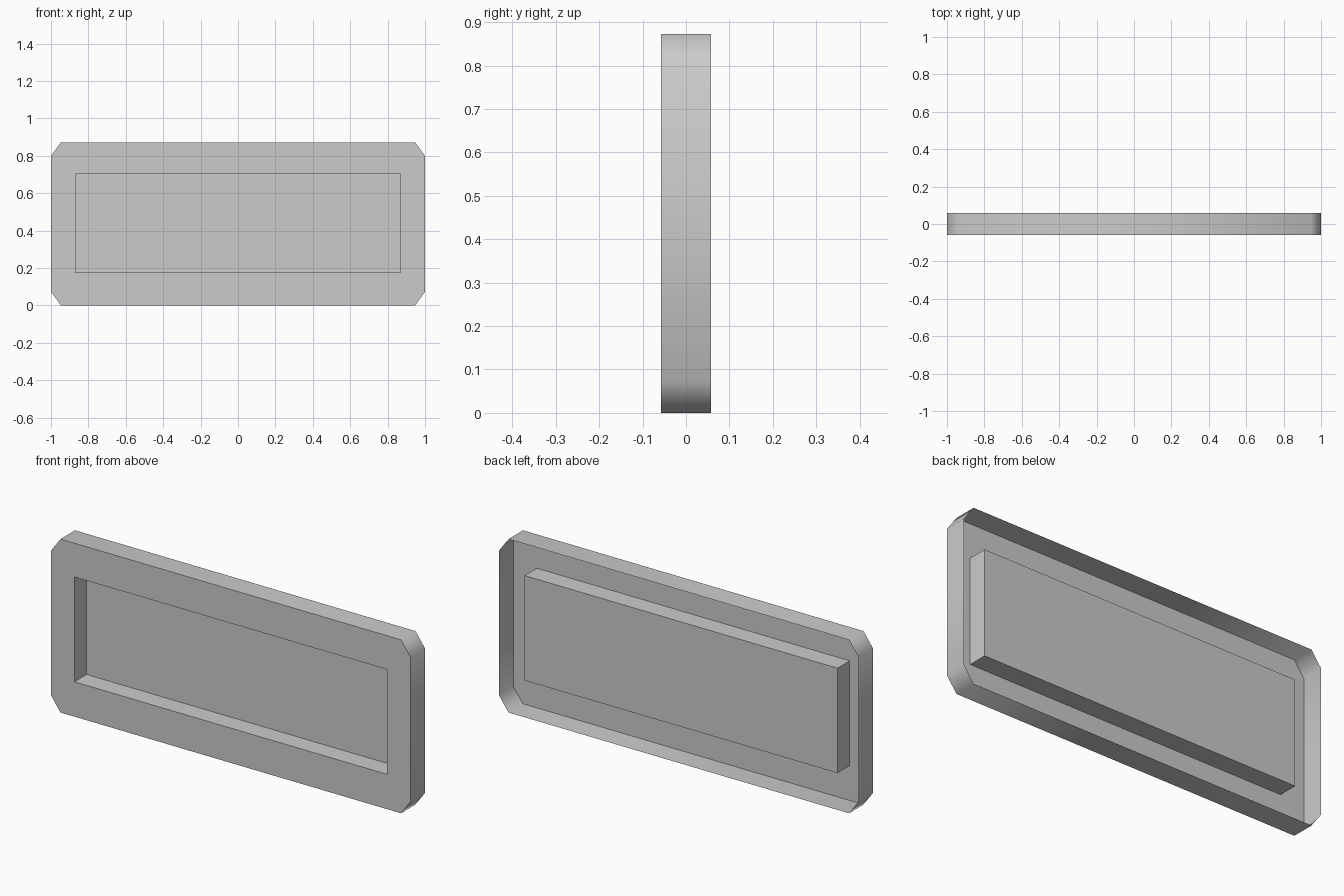
import bpy, bmesh, math

if "Cube" in bpy.data.objects:
    bpy.data.objects.remove(bpy.data.objects["Cube"])

W, H = 1.0, 0.872            # half width, full height
CX, CZ = 0.053, 0.073        # corner chamfer
FRONT, BACK = -0.0575, 0.0575
RX, RZ0, RZ1 = 0.87, 0.175, 0.702   # recess opening
FLOOR = FRONT + 0.097        # recess floor

grey = bpy.data.materials.new("light grey")
grey.diffuse_color = (0.6, 0.6, 0.6, 1)
grey.use_nodes = True
grey.node_tree.nodes["Principled BSDF"].inputs["Base Color"].default_value = grey.diffuse_color

bm = bmesh.new()


def loop(points, y):
    return [bm.verts.new((x, y, z)) for x, z in points]


def wall(a, b):
    """Quads joining two matching closed loops."""
    n = len(a)
    for i in range(n):
        j = (i + 1) % n
        bm.faces.new((a[i], a[j], b[j], b[i]))


# Chamfered outline, anticlockwise from the bottom edge (two points per corner)
outline = [(-W + CX, 0), (W - CX, 0), (W, CZ), (W, H - CZ),
           (W - CX, H), (-W + CX, H), (-W, H - CZ), (-W, CZ)]
opening = [(-RX, RZ0), (RX, RZ0), (RX, RZ1), (-RX, RZ1)]

rim_front, rim_back = loop(outline, FRONT), loop(outline, BACK)
rec_front, rec_floor = loop(opening, FRONT), loop(opening, FLOOR)

# Outer rim, open at the back
wall(rim_back, rim_front)

# Front frame around the opening: one quad per side, one triangle per corner
for i in range(4):
    a, b = rim_front[2 * i], rim_front[2 * i + 1]
    c = rim_front[(2 * i + 2) % 8]
    p, q = rec_front[i], rec_front[(i + 1) % 4]
    bm.faces.new((a, b, q, p))
    bm.faces.new((b, c, q))

# Recessed tray
wall(rec_front, rec_floor)
bm.faces.new(rec_floor)

bmesh.ops.recalc_face_normals(bm, faces=bm.faces)
bm.faces.ensure_lookup_table()
# Make the front frame look towards -y
frame = next(f for f in bm.faces if all(abs(v.co.y - FRONT) < 1e-5 for v in f.verts))
if frame.normal.y > 0:
    bmesh.ops.reverse_faces(bm, faces=bm.faces)

mesh = bpy.data.meshes.new("recessed_panel")
bm.to_mesh(mesh)
bm.free()
mesh.materials.append(grey)
panel = bpy.data.objects.new("recessed_panel", mesh)
bpy.context.collection.objects.link(panel)

# Soft chamfered corners, crisp right angles
bpy.context.view_layer.objects.active = panel
panel.select_set(True)
bpy.ops.object.shade_smooth_by_angle(angle=math.radians(60))
